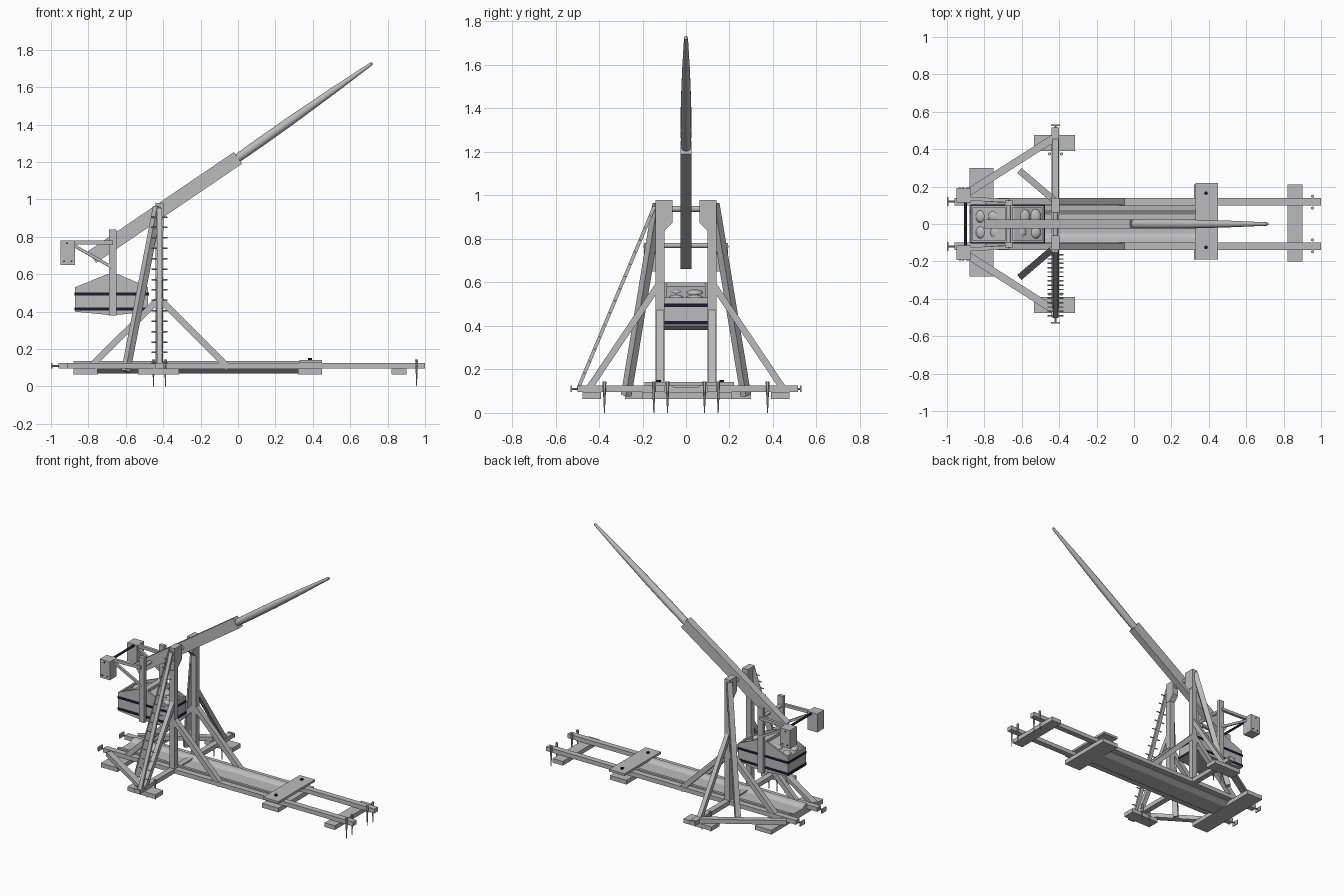
import bpy, bmesh, math, random
from mathutils import Vector, Matrix

random.seed(4)
cube = bpy.data.objects.get("Cube")
if cube:
    bpy.data.objects.remove(cube, do_unlink=True)


def material(name, rgb):
    m = bpy.data.materials.new(name)
    m.use_nodes = True
    m.diffuse_color = (*rgb, 1)
    m.node_tree.nodes["Principled BSDF"].inputs["Base Color"].default_value = (*rgb, 1)
    return m


GREY = material("grey_timber", (0.5, 0.5, 0.5))
DARK = material("dark_iron", (0.012, 0.01, 0.03))


def finish(name, bm, mat=GREY, smooth=False):
    bmesh.ops.recalc_face_normals(bm, faces=bm.faces)
    me = bpy.data.meshes.new(name)
    bm.to_mesh(me)
    bm.free()
    me.materials.append(mat)
    ob = bpy.data.objects.new(name, me)
    bpy.context.collection.objects.link(ob)
    if smooth:
        bpy.ops.object.select_all(action='DESELECT')
        ob.select_set(True)
        bpy.context.view_layer.objects.active = ob
        bpy.ops.object.shade_smooth_by_angle(angle=math.radians(40))
    return ob


def frame(p, q):
    """Matrix with z along p to q, x level, origin halfway."""
    p, q = Vector(p), Vector(q)
    d = (q - p).normalized()
    side = d.cross(Vector((0, 0, 1)))
    side = Vector((1, 0, 0)) if side.length < 1e-4 else side.normalized()
    up = d.cross(side)
    m = Matrix((side, up, d)).transposed().to_4x4()
    m.translation = (p + q) / 2
    return m, (q - p).length


def beams(name, pairs, w, h, mat=GREY):
    """Square timbers from point to point, w level and h deep."""
    bm = bmesh.new()
    for p, q in pairs:
        m, length = frame(p, q)
        bmesh.ops.create_cube(bm, size=1, matrix=m @ Matrix.Diagonal((w, h, length, 1)))
    return finish(name, bm, mat)


def rods(name, pairs, r1, r2=None, sides=10, mat=GREY):
    bm = bmesh.new()
    for p, q in pairs:
        m, length = frame(p, q)
        bmesh.ops.create_cone(bm, cap_ends=True, segments=sides, radius1=r1,
                              radius2=r1 if r2 is None else r2, depth=length, matrix=m)
    return finish(name, bm, mat, sides > 6)


def box(name, x, y, z, mat=GREY):
    bm = bmesh.new()
    c = Matrix.Translation([(a + b) / 2 for a, b in (x, y, z)])
    s = Matrix.Diagonal([b - a for a, b in (x, y, z)] + [1])
    bmesh.ops.create_cube(bm, size=1, matrix=c @ s)
    return finish(name, bm, mat)


def extrude(name, pts, axis, a, b):
    """Extrude a profile along x (points y, z) or along y (points x, z)."""
    bm = bmesh.new()
    place = (lambda u, v: (a, u, v)) if axis == 'x' else (lambda u, v: (u, a, v))
    f = bm.faces.new([bm.verts.new(place(u, v)) for u, v in pts])
    geo = bmesh.ops.extrude_face_region(bm, geom=[f])['geom']
    move = (b - a, 0, 0) if axis == 'x' else (0, b - a, 0)
    bmesh.ops.translate(bm, vec=move, verts=[g for g in geo if isinstance(g, bmesh.types.BMVert)])
    return finish(name, bm)


def mirrored(pts):
    return pts + [(-u, v) for u, v in reversed(pts)]


PX = -0.42   # frame centre
HX = -0.67   # counterweight centre

# Ground frame
box("front_cross_plank", (-0.88, -0.75), (-0.28, 0.3), (0.065, 0.095))
box("lower_cross_plank", (0.32, 0.45), (-0.19, 0.21), (0.065, 0.095))
box("upper_cross_plank", (0.33, 0.45), (-0.19, 0.22), (0.126, 0.142))
box("end_cross_plank", (0.82, 0.9), (-0.2, 0.21), (0.065, 0.095))
box("side_beam", (-0.44, -0.4), (-0.5, 0.515), (0.096, 0.126))
rods("plank_bolts", [((0.385, y, 0.14), (0.385, y, 0.152)) for y in (-0.125, 0.165)],
     0.01, sides=8, mat=DARK)
extrude("sling_trough", mirrored([(-0.1, 0.09), (-0.1, 0.135), (-0.075, 0.132), (-0.05, 0.116)])
        + [(0.06, 0.068), (-0.06, 0.068)], 'x', -0.88, 0.4)

for s, side in ((-1, "front"), (1, "rear")):
    y = 0.12 * s
    box(side + "_rail", (-0.96, 1.0), sorted((0.1 * s, 0.14 * s)), (0.095, 0.125))
    box(side + "_foot", (-0.535, -0.315), sorted((0.39 * s, 0.477 * s)), (0.065, 0.095))
    beams(side + "_ground_brace", [((PX, 0.465 * s, 0.11), (-0.9, 0.16 * s, 0.11))], 0.04, 0.03)

    # Main post with a widened head
    extrude(side + "_post", [(PX - 0.02, 0.1), (PX + 0.02, 0.1), (PX + 0.02, 0.98), (PX - 0.02, 0.98)],
            'y', 0.1 * s, 0.14 * s)
    extrude(side + "_post_head", [(0.135 * s, 0.98), (0.062 * s, 0.98), (0.062 * s, 0.875),
                                  (0.1 * s, 0.835), (0.135 * s, 0.835)], 'x', PX - 0.022, PX + 0.022)

    # Raking supports
    beams(side + "_long_brace", [((PX - 0.01, 0.13 * s, 0.96), (-0.6, 0.275 * s, 0.08))], 0.035, 0.035)
    beams(side + "_outer_brace", [((PX, 0.125 * s, 0.59), (PX, 0.445 * s, 0.115))], 0.03, 0.03)
    beams(side + "_rail_braces", [((PX, y, 0.47), (-0.05, y, 0.1)),
                                  ((PX, y, 0.47), (-0.78, y, 0.115))], 0.036, 0.034)

    # Beam end pegs
    box(side + "_rail_peg", (-1.0, -0.992), sorted((0.095 * s, 0.145 * s)), (0.095, 0.125))
    box(side + "_beam_peg", (-0.445, -0.395), sorted((0.524 * s, 0.532 * s)), (0.096, 0.126))
    rods(side + "_peg_pins", [((-0.995, y, 0.11), (-0.95, y, 0.11)),
                              ((PX, 0.5 * s, 0.11), (PX, 0.528 * s, 0.11))], 0.005, sides=6)

    # Ground stakes
    spots = [(0.955, 0.085 * s), (0.955, 0.148 * s), (-0.452, 0.375 * s), (-0.388, 0.375 * s)]
    rods(side + "_stakes", [((x, v, 0.145), (x, v, 0.0)) for x, v in spots], 0.009, 0.002, sides=6)

    # Counterweight hanger and its outrigger
    box(side + "_hanger", (HX - 0.02, HX + 0.02), sorted((0.1 * s, 0.125 * s)), (0.38, 0.84))
    beams(side + "_outrigger", [((HX, 0.125 * s, 0.77), (-0.88, 0.135 * s, 0.77))], 0.02, 0.02)
    beams(side + "_outrigger_brace", [((HX, 0.12 * s, 0.635), (-0.88, 0.135 * s, 0.755))], 0.016, 0.016)
    box(side + "_outrigger_block", (-0.95, -0.872), sorted((0.115 * s, 0.192 * s)), (0.65, 0.78))
    rods(side + "_block_bolts", [((x, 0.19 * s, z), (x, 0.195 * s, z))
                                 for x, z in ((-0.915, 0.765), (-0.93, 0.67), (-0.89, 0.67))],
         0.005, sides=8, mat=DARK)

rods("outrigger_bar", [((-0.9, -0.12, 0.77), (-0.9, 0.12, 0.77))], 0.008, mat=DARK)
rods("hanger_axle", [((HX, -0.12, 0.77), (HX, 0.12, 0.77))], 0.012)
rods("main_axle", [((PX, -0.14, 0.938), (PX, 0.14, 0.938))], 0.014)

# Climbing pole
top, foot = Vector((PX, -0.145, 0.95)), Vector((PX, -0.495, 0.115))
beams("climbing_pole", [(top, foot)], 0.026, 0.016)
steps = [top.lerp(foot, (i + 0.8) / 15) for i in range(15)]
rods("climbing_rungs", [(p - Vector((0.042, 0, 0)), p + Vector((0.042, 0, 0))) for p in steps],
     0.004, sides=6)

# Throwing arm: square butt, then a round tapering spar
butt, joint, tip = Vector((-0.78, 0, 0.692)), Vector((0, 0, 1.222)), Vector((0.72, 0, 1.73))
beams("arm_butt", [(butt, joint)], 0.05, 0.076)
m, length = frame(joint, tip)
bm = bmesh.new()
line = [bm.verts.new((r, 0, (t - 0.5) * length)) for t, r in
        ((-0.02, 0), (-0.02, 0.023), (0.15, 0.025), (0.4, 0.024), (0.7, 0.018), (0.99, 0.009), (1, 0))]
edges = [bm.edges.new(e) for e in zip(line, line[1:])]
bmesh.ops.spin(bm, geom=line + edges, cent=(0, 0, 0), axis=(0, 0, 1), angle=math.tau, steps=16)
bmesh.ops.remove_doubles(bm, verts=bm.verts, dist=1e-4)
bm.transform(m)
finish("arm_spar", bm, smooth=True)

# Counterweight box: gabled walls, lower filling, iron bands
L, R = -0.872, -0.48


def gable(drop, inset):
    return [(L + inset, 0.4), (HX, 0.38), (R - inset, 0.4), (R - inset, 0.53 - drop),
            (HX + 0.03, 0.6 - drop), (HX - 0.03, 0.6 - drop), (L + inset, 0.53 - drop)]


for s, side in ((-1, "front"), (1, "rear")):
    extrude("counterweight_%s_wall" % side, gable(0, 0), 'y', 0.088 * s, 0.1 * s)
extrude("counterweight_filling", gable(0.02, 0.003), 'y', -0.09, 0.09)
box("counterweight_left_end", (R - 0.012, R), (-0.09, 0.09), (0.4, 0.531))
box("counterweight_right_end", (L, L + 0.012), (-0.09, 0.09), (0.4, 0.531))
box("counterweight_ridge", (HX - 0.02, HX + 0.02), (-0.09, 0.09), (0.56, 0.6))
for z, label in ((0.415, "lower"), (0.495, "upper")):
    box(label + "_iron_band", (L - 0.003, R + 0.003), (-0.103, 0.103), (z - 0.008, z + 0.008), DARK)

# Stones in the open top
bm = bmesh.new()
for cx in (-0.81, -0.74, -0.6, -0.535):
    for cy in (-0.045, 0.04):
        z = 0.58 - abs(cx - HX) * 0.36
        pos = Matrix.Translation((cx + random.uniform(-0.01, 0.01), cy, z - 0.005))
        size = Matrix.Diagonal((random.uniform(0.03, 0.04), random.uniform(0.03, 0.045), 0.018, 1))
        bmesh.ops.create_icosphere(bm, subdivisions=2, radius=1, matrix=pos @ size)
finish("stones", bm, smooth=True)
